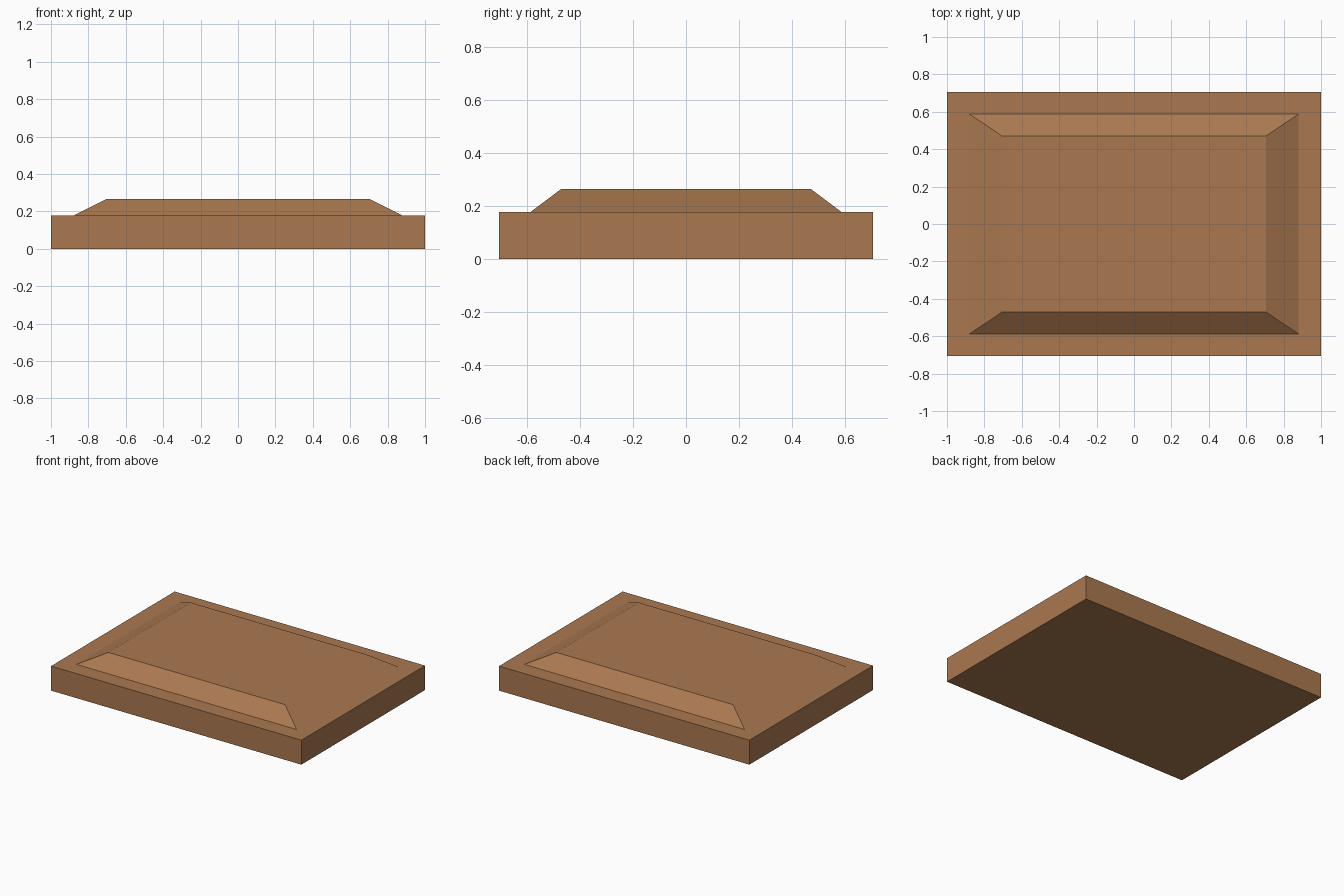
import bpy
import bmesh

default = bpy.data.objects.get("Cube")
if default:
    bpy.data.objects.remove(default, do_unlink=True)

wood = bpy.data.materials.new("warm brown wood")
wood.use_nodes = True
colour = (0.40, 0.19, 0.08, 1)
wood.diffuse_color = colour
wood.node_tree.nodes["Principled BSDF"].inputs["Base Color"].default_value = colour


def tapered_block(name, base, top, z0, z1):
    """Flat-faced block from half-sizes at its bottom and top."""
    bm = bmesh.new()
    bmesh.ops.create_cube(bm, size=2)
    for v in bm.verts:
        half, z = (top, z1) if v.co.z > 0 else (base, z0)
        v.co = (v.co.x * half[0], v.co.y * half[1], z)
    mesh = bpy.data.meshes.new(name)
    bm.to_mesh(mesh)
    bm.free()
    mesh.materials.append(wood)
    obj = bpy.data.objects.new(name, mesh)
    bpy.context.collection.objects.link(obj)
    return obj


# Rectangular slab
tapered_block("base_slab", (1, 0.705), (1, 0.705), 0, 0.177)
# Raised panel with sloping sides, slightly sunk into the slab
tapered_block("raised_panel", (0.88, 0.588), (0.706, 0.471), 0.177, 0.265)
